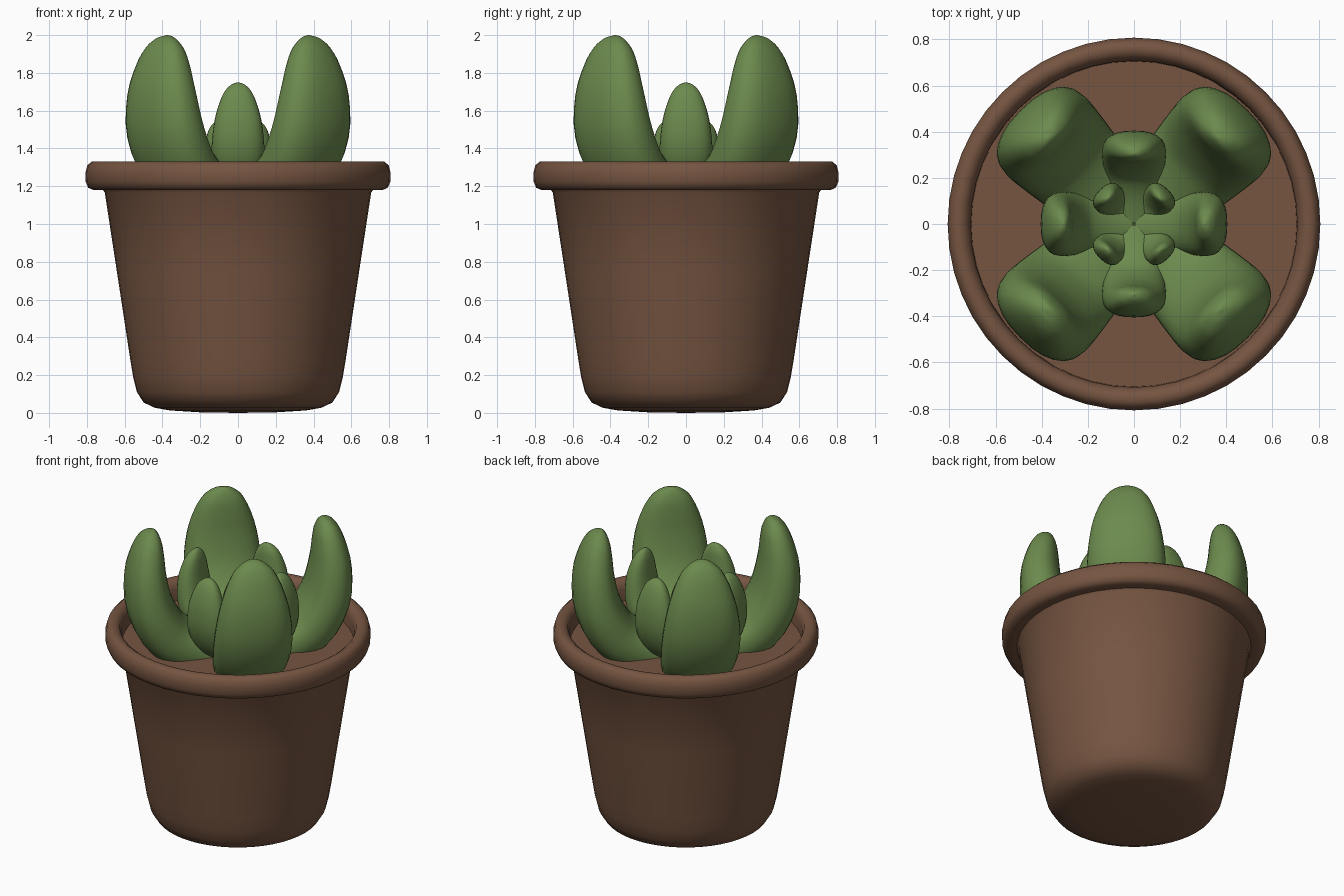
import bpy, bmesh, math
from mathutils import Vector

if "Cube" in bpy.data.objects:
    bpy.data.objects.remove(bpy.data.objects["Cube"])


def material(name, rgb):
    m = bpy.data.materials.new(name)
    m.diffuse_color = (*rgb, 1)
    m.use_nodes = True
    m.node_tree.nodes["Principled BSDF"].inputs["Base Color"].default_value = m.diffuse_color
    return m


BROWN = material("terracotta brown", (0.18, 0.09, 0.053))
GREEN = material("leaf green", (0.15, 0.255, 0.075))


def finish(bm, name, mat, angle):
    bmesh.ops.recalc_face_normals(bm, faces=bm.faces)
    mesh = bpy.data.meshes.new(name)
    bm.to_mesh(mesh)
    bm.free()
    mesh.materials.append(mat)
    ob = bpy.data.objects.new(name, mesh)
    bpy.context.collection.objects.link(ob)
    bpy.ops.object.select_all(action='DESELECT')
    ob.select_set(True)
    bpy.context.view_layer.objects.active = ob
    bpy.ops.object.shade_smooth_by_angle(angle=math.radians(angle))
    return ob


def lathe(name, profile, mat, angle=50, steps=48):
    bm = bmesh.new()
    verts = [bm.verts.new((r, 0, z)) for r, z in profile]
    edges = [bm.edges.new(p) for p in zip(verts, verts[1:])]
    bmesh.ops.spin(bm, geom=verts + edges, cent=(0, 0, 0), axis=(0, 0, 1),
                   angle=math.tau, steps=steps)
    bmesh.ops.remove_doubles(bm, verts=bm.verts, dist=1e-4)
    return finish(bm, name, mat, angle)


# Leaf centre line: (outward, height, half width, half thickness)
LEAF = [(0.03, 1.15, 0.16, 0.11), (0.24, 1.19, 0.20, 0.135),
        (0.43, 1.29, 0.23, 0.15), (0.54, 1.48, 0.24, 0.145),
        (0.57, 1.68, 0.215, 0.125), (0.56, 1.83, 0.17, 0.10),
        (0.545, 1.92, 0.125, 0.075), (0.535, 1.965, 0.082, 0.05),
        (0.53, 1.99, 0.042, 0.026), (0.53, 2.0, 0.003, 0.003)]


def smooth_path(points, n=3):
    p = [Vector(q) for q in points]
    out = []
    for i in range(len(p) - 1):
        a, b, c, d = p[max(i - 1, 0)], p[i], p[i + 1], p[min(i + 2, len(p) - 1)]
        for k in range(n):
            t = k / n
            out.append(0.5 * (2 * b + (c - a) * t + (2 * a - 5 * b + 4 * c - d) * t * t
                              + (3 * b - a - 3 * c + d) * t ** 3))
    return out + [p[-1]]


def leaf(name, turn, size=1.0, tip=2.0, rise=1.0, sides=24):
    path = smooth_path([(r * size, tip - (2 - z) * rise, w * size, t * size)
                        for r, z, w, t in LEAF])
    out = Vector((math.cos(turn), math.sin(turn), 0))
    side = Vector((-out.y, out.x, 0))
    bm = bmesh.new()
    rings = []
    for i, (r, z, w, t) in enumerate(path):
        a, b = path[max(i - 1, 0)], path[min(i + 1, len(path) - 1)]
        d = Vector((b[0] - a[0], b[1] - a[1])).normalized()
        normal = out * d.y - Vector((0, 0, d.x))
        ring = []
        for k in range(sides):
            c, s = math.cos(math.tau * k / sides), math.sin(math.tau * k / sides)
            # slightly squared oval section
            c = math.copysign(abs(c) ** 0.85, c)
            s = math.copysign(abs(s) ** 0.85, s)
            ring.append(bm.verts.new(out * r + Vector((0, 0, z)) + side * w * c + normal * t * s))
        rings.append(ring)
    for a, b in zip(rings, rings[1:]):
        for k in range(sides):
            j = (k + 1) % sides
            bm.faces.new((a[k], a[j], b[j], b[k]))
    bm.faces.new(rings[0])
    bm.faces.new(rings[-1])
    finish(bm, name, GREEN, 60)


# Pot with rounded foot, tapered wall and thick rim
lathe("pot", [(0, 0), (0.2, 0.003), (0.36, 0.013), (0.44, 0.027), (0.5, 0.055),
              (0.535, 0.11), (0.555, 0.19), (0.57, 0.28), (0.64, 0.74), (0.705, 1.165),
              (0.715, 1.18), (0.765, 1.18), (0.793, 1.192), (0.806, 1.222),
              (0.808, 1.27), (0.798, 1.31), (0.775, 1.33), (0.745, 1.328),
              (0.72, 1.31), (0.708, 1.27), (0.705, 1.17)], BROWN)

# Soil surface
lathe("soil", [(0.706, 1.2), (0, 1.2)], BROWN)

# Three whorls of four leaves
for i in range(4):
    quarter = i * math.pi / 2
    leaf(f"large_leaf_{i + 1}", quarter + math.pi / 4)
    leaf(f"medium_leaf_{i + 1}", quarter, 0.58, 1.75, 0.64)
    leaf(f"small_leaf_{i + 1}", quarter + math.pi / 4, 0.3, 1.54, 0.38)
